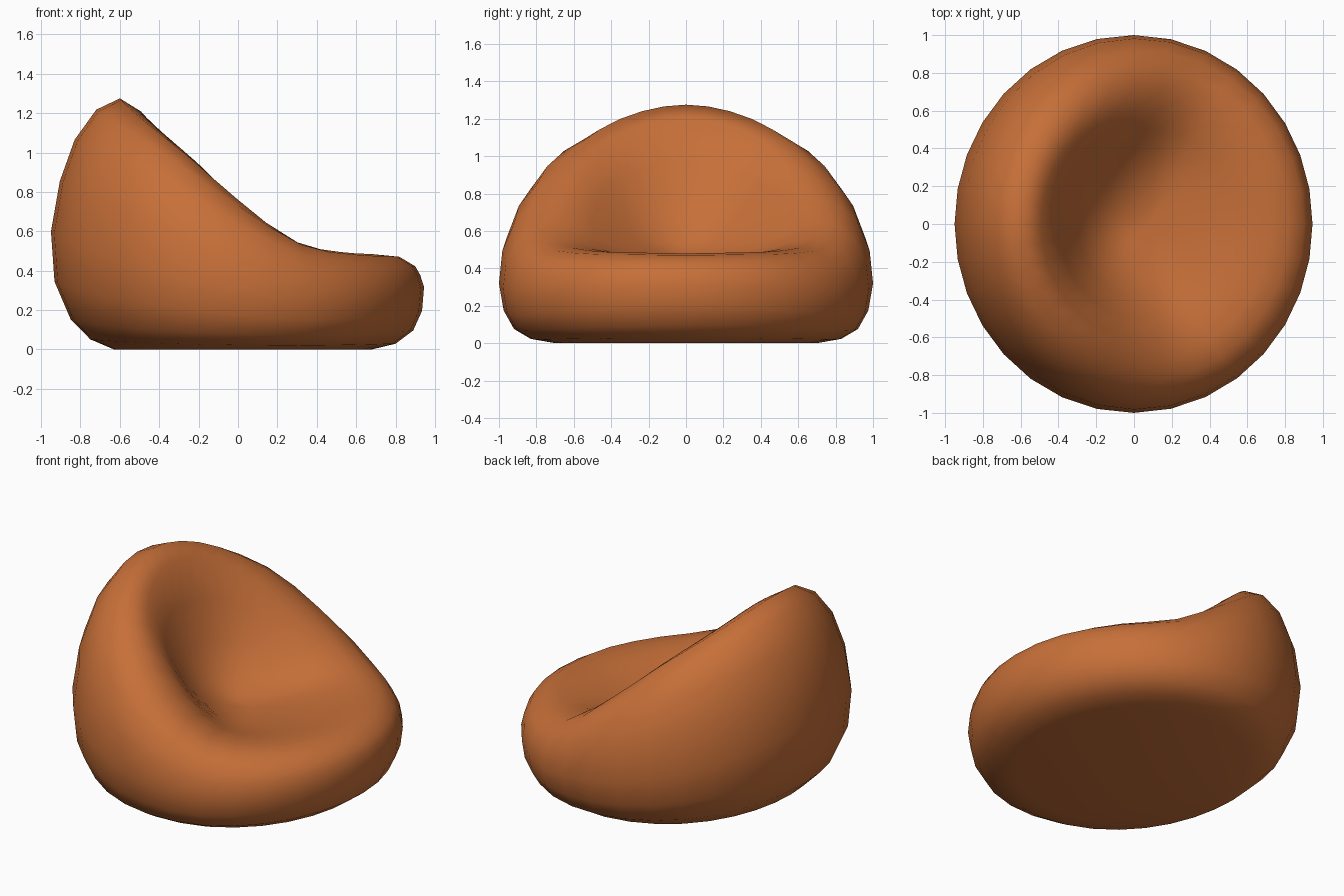
import bpy, bmesh, math

if "Cube" in bpy.data.objects:
    bpy.data.objects.remove(bpy.data.objects["Cube"])

SEGMENTS = 32
FLOOR = 0.43                      # height of the seat hollow
SHIFT = 0.08                      # the hollow's lowest point lies forward of centre

# Outer skin (radius, fraction of rim height), from base edge up to the rim
BACK = [(.63, 0), (.75, .04), (.85, .12), (.932, .27), (.95, .47), (.905, .67), (.83, .835), (.72, .955), (.6, 1)]
SIDE = [(.70, 0), (.83, .03), (.92, .1), (.975, .23), (1.0, .42), (.982, .65), (.92, .84), (.83, .96), (.72, 1)]
FRONT = [(.68, 0), (.80, .06), (.89, .2), (.935, .41), (.945, .66), (.925, .79), (.90, .88), (.82, .98), (.72, 1)]
# Hollow (fraction of rim radius, share of the drop left at the back, at the sides)
HOLLOW = [(.84, .92, .93), (.7, .63, .68), (.56, .34, .42), (.4, .13, .19), (.2, .02, .04)]
# Rim height every 22.5 degrees from front to back
RIM = [.48, .485, .495, .55, .76, .99, 1.145, 1.24, 1.275]


def rim_height(angle):
    """Smooth curve through the rim heights, mirrored front to back."""
    t = angle / math.radians(22.5)
    i = math.floor(t + 1e-6)
    f = t - i

    def at(k):
        k = abs(k) % 16
        return RIM[16 - k if k > 8 else k]
    a, b, c, d = at(i - 1), at(i), at(i + 1), at(i + 2)
    return b + .5 * f * (c - a + f * (2 * a - 5 * b + 4 * c - d + f * (3 * (b - c) + d - a)))


def blend(b, s, f, c):
    """Blend back, side and front values by the cosine of the angle."""
    return s + (f - b) / 2 * c + ((f + b) / 2 - s) * c * c


bm = bmesh.new()
columns = []
for n in range(SEGMENTS):
    ang = 2 * math.pi * n / SEGMENTS
    c, s = math.cos(ang), math.sin(ang)
    h = rim_height(ang)
    col = []
    # Outer skin
    for b, m, f in zip(BACK, SIDE, FRONT):
        r = blend(b[0], m[0], f[0], c)
        col.append(bm.verts.new((r * c, r * s, h * blend(b[1], m[1], f[1], c))))
    # Seat hollow
    for u, back, side in HOLLOW:
        w = blend(back, side, side, c)
        col.append(bm.verts.new((r * u * c + SHIFT * (1 - u), r * u * s, FLOOR + (h - FLOOR) * w)))
    columns.append(col)

# Skin, seat centre and flat base
seat_centre = bm.verts.new((SHIFT, 0, FLOOR))
for n in range(SEGMENTS):
    p, q = columns[n], columns[(n + 1) % SEGMENTS]
    for k in range(len(p) - 1):
        bm.faces.new((p[k], q[k], q[k + 1], p[k + 1]))
    bm.faces.new((p[-1], q[-1], seat_centre))
bm.faces.new([col[0] for col in reversed(columns)])
bmesh.ops.recalc_face_normals(bm, faces=bm.faces)

mesh = bpy.data.meshes.new("bean_bag")
bm.to_mesh(mesh)
bm.free()
mesh.shade_smooth()

leather = bpy.data.materials.new("tan_leather")
leather.diffuse_color = (0.57, 0.16, 0.04, 1)
leather.use_nodes = True
leather.node_tree.nodes["Principled BSDF"].inputs["Base Color"].default_value = leather.diffuse_color
mesh.materials.append(leather)
bpy.context.collection.objects.link(bpy.data.objects.new("bean_bag", mesh))
